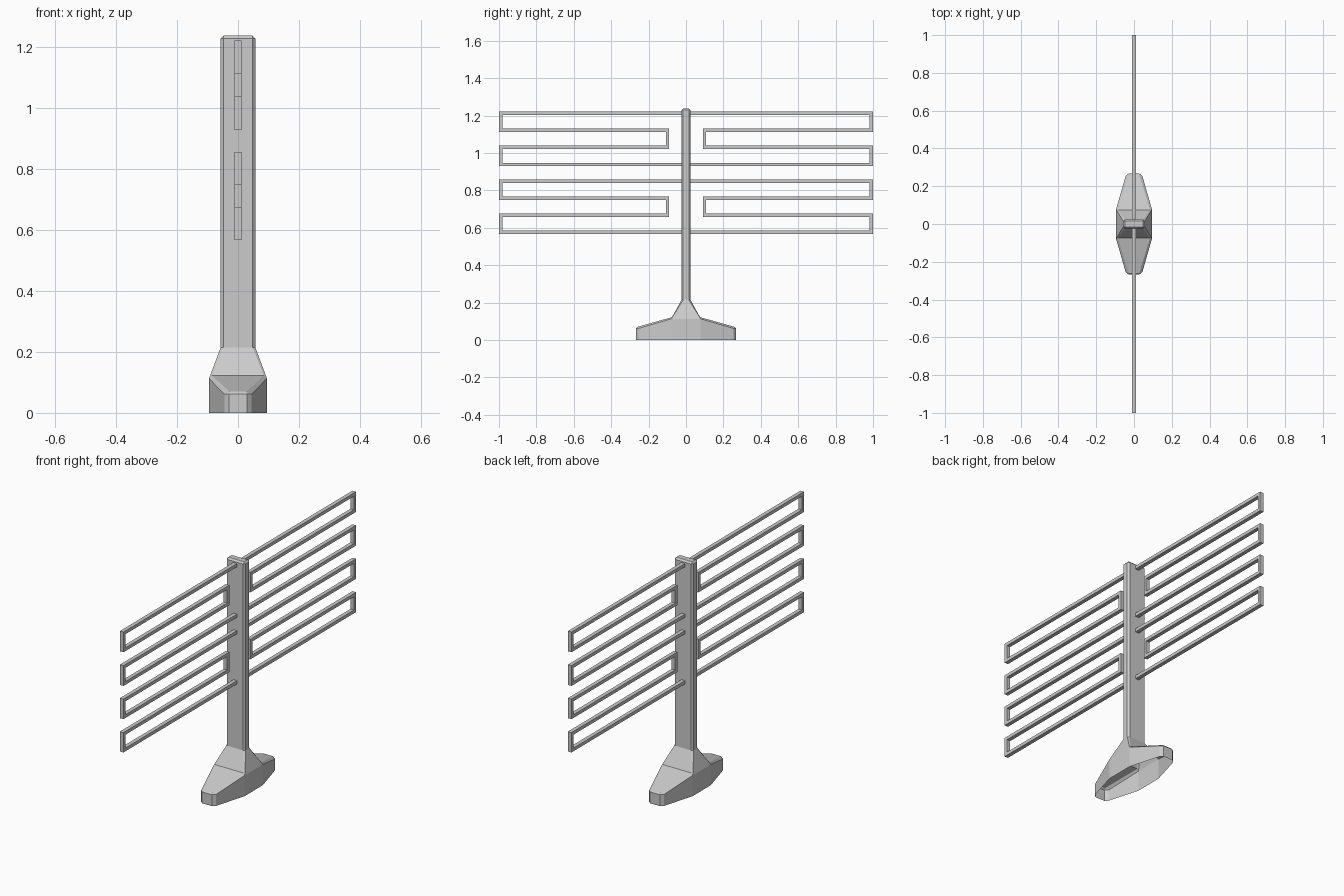
import bpy, bmesh
from mathutils import Vector

cube = bpy.data.objects.get("Cube")
if cube:
    bpy.data.objects.remove(cube, do_unlink=True)

grey = bpy.data.materials.new("light grey metal")
grey.use_nodes = True
colour = (0.6, 0.6, 0.6, 1)
grey.diffuse_color = colour
grey.node_tree.nodes["Principled BSDF"].inputs["Base Color"].default_value = colour


def add_object(name, bm):
    mesh = bpy.data.meshes.new(name)
    bm.to_mesh(mesh)
    bm.free()
    mesh.materials.append(grey)
    obj = bpy.data.objects.new(name, mesh)
    bpy.context.collection.objects.link(obj)
    return obj


def post_and_foot():
    """One quarter of the open-bottomed shell, mirrored across both axes."""
    bm = bmesh.new()

    def ring(plan, z):
        return [bm.verts.new((x, y, z)) for x, y in plan]

    def strip(low, high):
        for i in range(len(low) - 1):
            bm.faces.new((low[i], low[i + 1], high[i + 1], high[i]))

    # Foot walls: side, shoulder, tip chamfer, tip
    plan = [(.095, 0), (.095, .078), (.045, .253), (.029, .267), (0, .267)]
    floor = ring(plan, 0)
    wall = ring(plan, .062)
    wall[0].co.z = wall[1].co.z = .113
    strip(floor, wall)

    # Sloping roof with a narrow chamfer around it
    shoulder, shoulder_mid = ring([(.085, .075), (0, .075)], .122)
    tip, tip_mid = ring([(.028, .26), (0, .26)], .07)
    bm.faces.new((wall[1], wall[2], tip, shoulder))
    bm.faces.new((wall[2], wall[3], tip))
    bm.faces.new((wall[3], wall[4], tip_mid, tip))
    bm.faces.new((shoulder, tip, tip_mid, shoulder_mid))

    # Tapered neck
    section = [(.057, 0), (.057, .015), (.048, .024), (0, .024)]
    neck = ring(section, .215)
    strip([wall[0], wall[1], shoulder, shoulder_mid], neck)

    # Straight post and its chamfered cap
    top = ring(section, 1.229)
    strip(neck, top)
    cap = ring([(.048, 0), (.048, .015), (0, .015), (0, 0)], 1.238)
    bm.faces.new((top[0], top[1], cap[1], cap[0]))
    bm.faces.new((top[1], top[2], cap[1]))
    bm.faces.new((top[2], top[3], cap[2], cap[1]))
    bm.faces.new(cap)

    obj = add_object("post_and_foot", bm)
    mirror = obj.modifiers.new("Mirror", 'MIRROR')
    mirror.use_axis = (True, True, False)
    mirror.merge_threshold = 0.0005


def element(name, heights, half_x=.0108, half_w=.009):
    """Closed square-section loop that folds back toward the post on both sides."""
    outer, inner = 1 - half_w, .099
    a, b, c, d = heights
    side = [(outer, a), (outer, b), (inner, b), (inner, c), (outer, c), (outer, d)]
    path = [Vector(p) for p in side + [(-y, z) for y, z in reversed(side)]]
    bm = bmesh.new()
    sections = []
    for i, p in enumerate(path):
        before = (p - path[i - 1]).normalized()
        after = (path[(i + 1) % len(path)] - p).normalized()
        # Mitred corner offset
        off = Vector((-before.y - after.y, before.x + after.x)) * half_w
        sections.append([bm.verts.new((sx * half_x, p.x + s * off.x, p.y + s * off.y))
                         for sx, s in ((-1, -1), (1, -1), (1, 1), (-1, 1))])
    for i, sec in enumerate(sections):
        prev = sections[i - 1]
        for k in range(4):
            n = (k + 1) % 4
            bm.faces.new((prev[k], prev[n], sec[n], sec[k]))
    bmesh.ops.recalc_face_normals(bm, faces=bm.faces)
    add_object(name, bm)


post_and_foot()
element("upper_element", (1.213, 1.121, 1.030, .938))
element("lower_element", (.848, .757, .666, .576))
